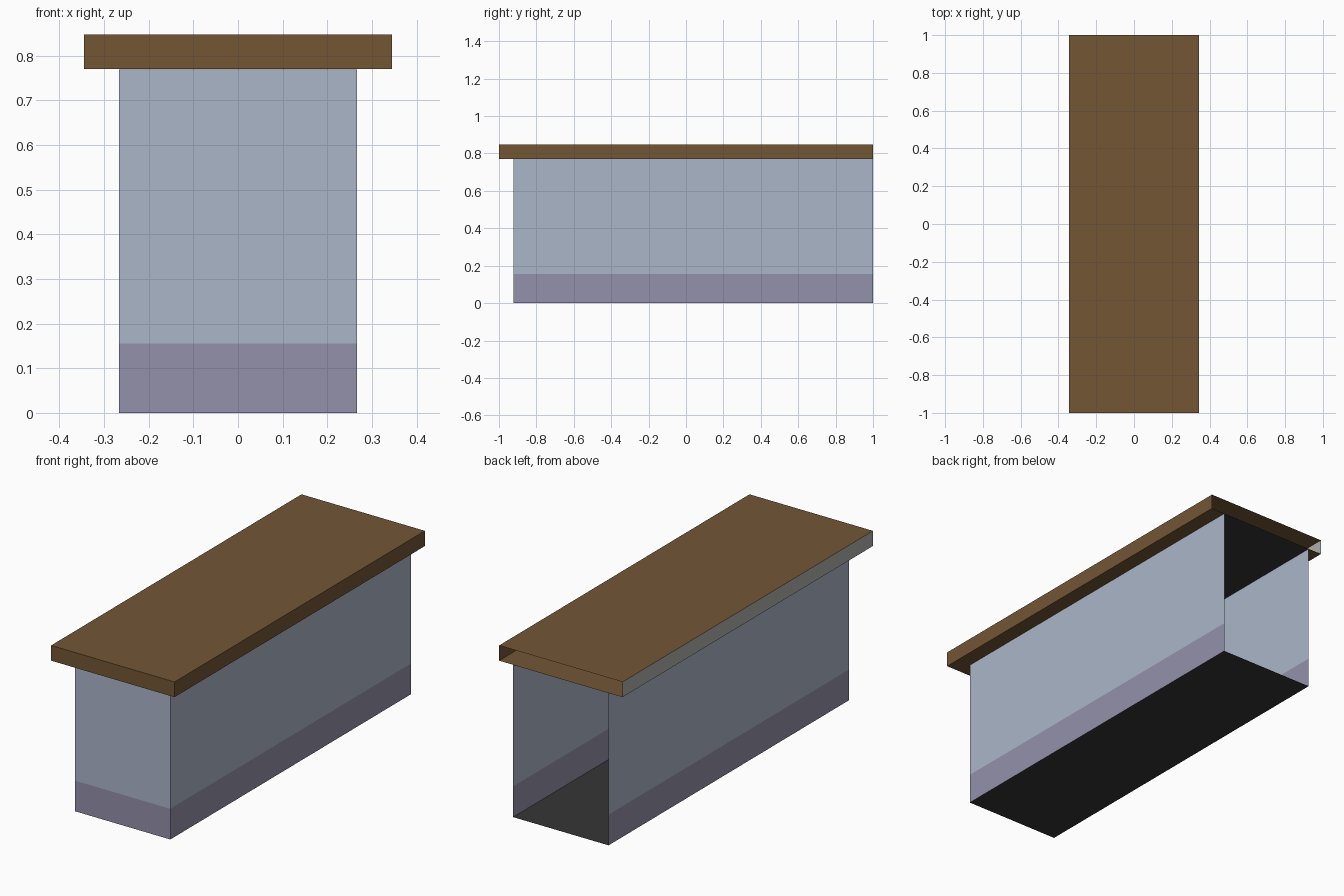
import bpy, bmesh
from mathutils import Vector

if "Cube" in bpy.data.objects:
    bpy.data.objects.remove(bpy.data.objects["Cube"])


def material(name, rgb):
    """Flat colour from 0-255 sRGB."""
    lin = [((c / 255 + 0.055) / 1.055) ** 2.4 for c in rgb]
    m = bpy.data.materials.new(name)
    m.diffuse_color = (*lin, 1)
    m.use_nodes = True
    m.node_tree.nodes["Principled BSDF"].inputs["Base Color"].default_value = m.diffuse_color
    return m


brown = material("brown wood", (115, 86, 53))
grey = material("pale grey", (175, 175, 172))
blue = material("pale blue", (171, 182, 201))
purple = material("dusty purple", (148, 145, 170))
black = material("charcoal", (54, 54, 54))


def open_box(name, lo, hi, mats, rule, cut_z=None):
    """Box without its back (+y) face; rule(normal, centre) picks the material."""
    lo, hi = Vector(lo), Vector(hi)
    bm = bmesh.new()
    bmesh.ops.create_cube(bm, size=1)
    for v in bm.verts:
        v.co = (lo + hi) / 2 + v.co * (hi - lo)
    bm.normal_update()
    back = [f for f in bm.faces if f.normal.y > 0.9]
    bmesh.ops.delete(bm, geom=back, context='FACES_ONLY')
    if cut_z is not None:
        bmesh.ops.bisect_plane(bm, geom=bm.verts[:] + bm.edges[:] + bm.faces[:],
                               plane_co=(0, 0, cut_z), plane_no=(0, 0, 1))
    bm.normal_update()
    for f in bm.faces:
        f.material_index = rule(f.normal, f.calc_center_median())
    me = bpy.data.meshes.new(name)
    bm.to_mesh(me)
    bm.free()
    for m in mats:
        me.materials.append(m)
    ob = bpy.data.objects.new(name, me)
    bpy.context.collection.objects.link(ob)
    return ob


PLINTH, BODY_TOP, TOP = 0.155, 0.77, 0.847

# Cabinet: blue walls, purple plinth band, charcoal floor and ceiling
open_box("cabinet_body", (-0.267, -0.922, 0), (0.267, 1, BODY_TOP - 0.0005),
         [blue, purple, black],
         lambda n, c: 2 if abs(n.z) > 0.5 else (1 if c.z < PLINTH else 0),
         cut_z=PLINTH)

# Worktop: brown slab with a pale left edge
open_box("worktop", (-0.345, -1, BODY_TOP), (0.345, 1, TOP),
         [brown, grey],
         lambda n, c: 1 if n.x < -0.5 else 0)
